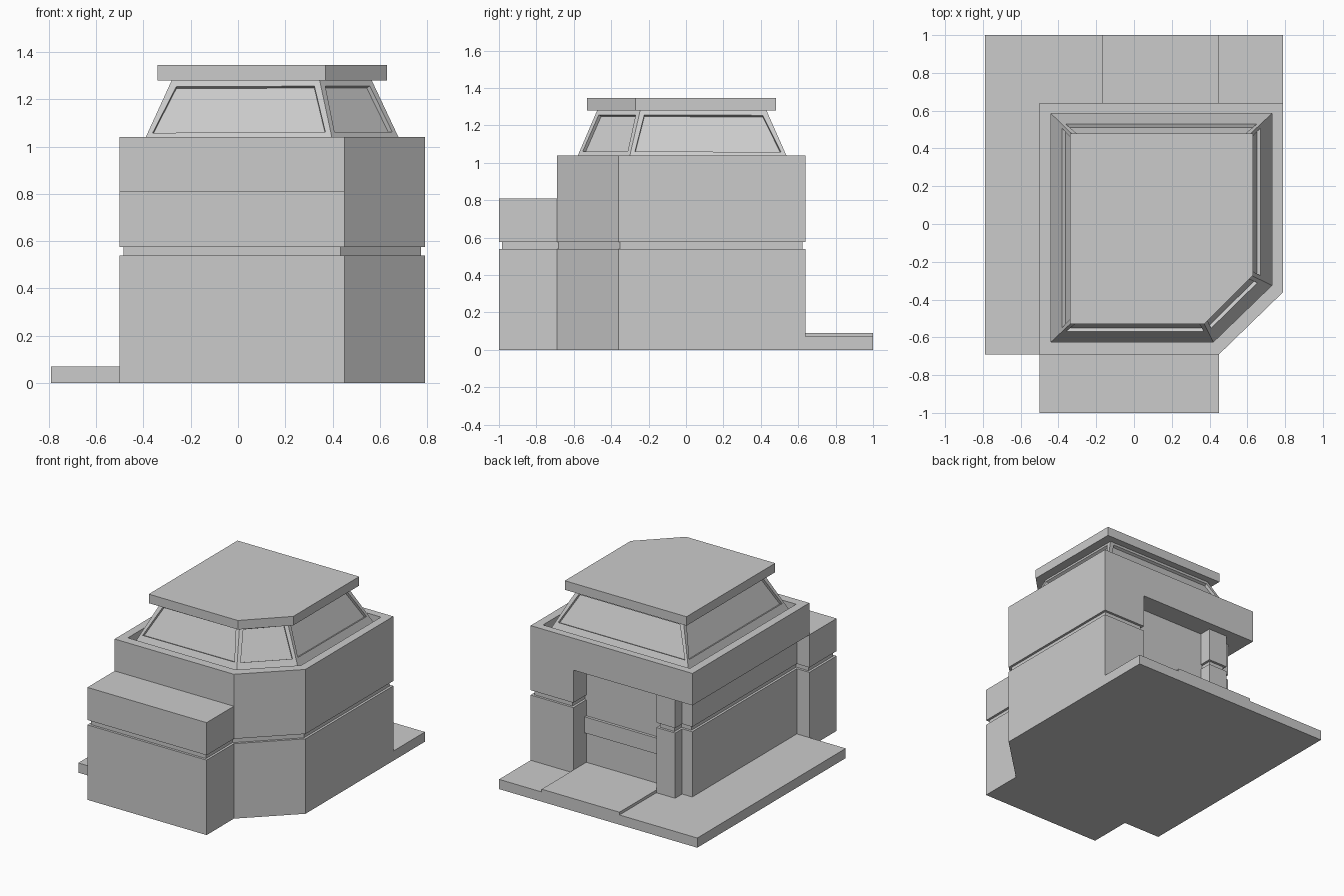
import bpy, bmesh
from mathutils import Vector

if "Cube" in bpy.data.objects:
    bpy.data.objects.remove(bpy.data.objects["Cube"])


def finish(bm, name):
    bmesh.ops.recalc_face_normals(bm, faces=bm.faces)
    mesh = bpy.data.meshes.new(name)
    bm.to_mesh(mesh)
    bm.free()
    obj = bpy.data.objects.new(name, mesh)
    bpy.context.collection.objects.link(obj)
    return obj


def loft(rings):
    """Closed solid through a stack of (outline, z) rings with equal point counts."""
    bm = bmesh.new()
    loops = [[bm.verts.new((x, y, z)) for x, y in pts] for pts, z in rings]
    n = len(loops[0])
    for a, b in zip(loops, loops[1:]):
        for i in range(n):
            j = (i + 1) % n
            bm.faces.new((a[i], a[j], b[j], b[i]))
    bm.faces.new(loops[0][::-1])
    bm.faces.new(loops[-1])
    return bm


def rect(x0, x1, y0, y1):
    return [(x0, y0), (x1, y0), (x1, y1), (x0, y1)]


def cut_corner(x0, x1, y0, y1, cx, cy):
    """Rectangle whose front right corner is cut from (cx, y0) to (x1, cy)."""
    return [(x0, y0), (cx, y0), (x1, cy), (x1, y1), (x0, y1)]


def inset(pts, d):
    """Mitred inward offset of a counter-clockwise outline."""
    out = []
    for i, p in enumerate(pts):
        p = Vector(p)
        e1 = (p - Vector(pts[i - 1])).normalized()
        e2 = (Vector(pts[(i + 1) % len(pts)]) - p).normalized()
        n1, n2 = Vector((-e1.y, e1.x)), Vector((-e2.y, e2.x))
        out.append(tuple(p + (n1 + n2) * d / (1 + n1.dot(n2))))
    return out


# Ground slab and the raised entrance path
finish(loft([(cut_corner(-0.79, 0.79, -0.69, 1.0, 0.45, -0.36), z) for z in (0, 0.07)]), "base_slab")
finish(loft([(rect(-0.17, 0.45, 0.48, 1.0), z) for z in (0, 0.09)]), "entrance_path")

# Lower walls with front block, entrance recess, pillar and groove
walls = [(-0.5, -1), (0.45, -1), (0.45, -0.69), (0.79, -0.36), (0.79, 0.64),
         (0.45, 0.64), (0.45, 0.49), (-0.17, 0.49), (-0.17, 0.58), (-0.32, 0.58),
         (-0.32, 0.5), (-0.4, 0.5), (-0.4, -0.69), (-0.5, -0.69)]
groove = inset(walls, 0.017)
finish(loft([(walls, 0), (walls, 0.54), (groove, 0.54), (groove, 0.575),
             (walls, 0.575), (walls, 0.81)]), "lower_walls")

# Door panel and its cross bar
finish(loft([(rect(-0.18, 0.46, 0.45, 0.492), z) for z in (0.08, 0.81)]), "door")
finish(loft([(rect(-0.17, 0.45, 0.48, 0.512), z) for z in (0.31, 0.425)]), "door_bar")

# Upper walls overhanging the entrance, with a sunken top
upper = cut_corner(-0.5, 0.79, -0.69, 0.64, 0.45, -0.36)
foot = cut_corner(-0.44, 0.73, -0.625, 0.585, 0.42, -0.325)
finish(loft([(upper, 0.81), (upper, 1.04), (foot, 1.04), (foot, 0.93)]), "upper_walls")

# Sloping lantern with recessed windows
head = cut_corner(-0.28, 0.565, -0.475, 0.43, 0.345, -0.245)
t = (1.04 - 0.93) / (1.28 - 0.93)
middle = [tuple(Vector(a).lerp(Vector(b), t)) for a, b in zip(foot, head)]
bm = loft([(foot, 0.93), (middle, 1.04), (head, 1.28)])
bmesh.ops.recalc_face_normals(bm, faces=bm.faces)
panes = [f for f in bm.faces if 1.1 < f.calc_center_median().z < 1.25]
bmesh.ops.inset_individual(bm, faces=panes, thickness=0.035)
bmesh.ops.inset_individual(bm, faces=panes, thickness=0.0005, depth=-0.02)
finish(bm, "window_lantern")

# Flat roof
roof = cut_corner(-0.34, 0.63, -0.53, 0.48, 0.37, -0.27)
finish(loft([(roof, 1.28), (roof, 1.345)]), "roof")
